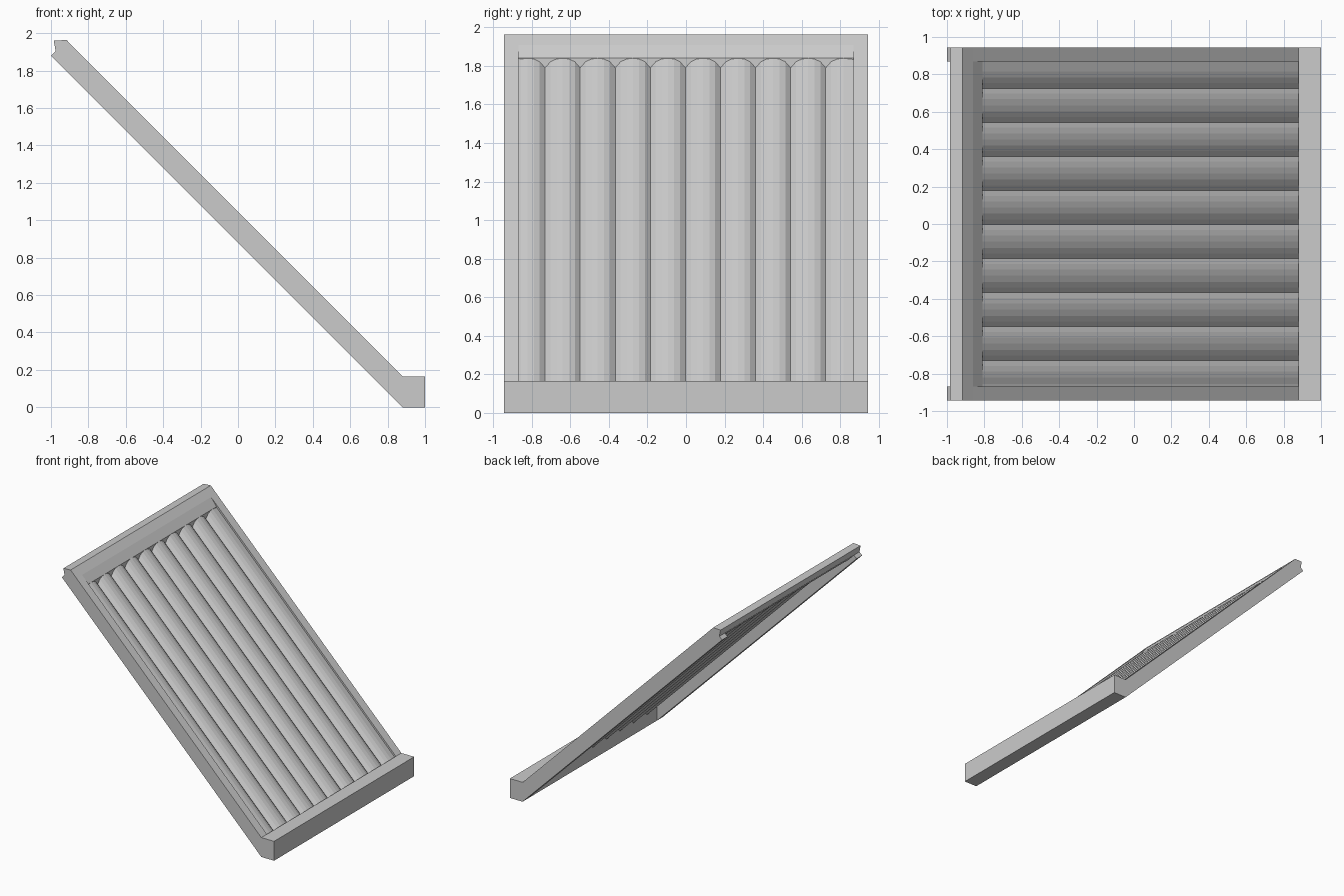
import bpy, bmesh

if "Cube" in bpy.data.objects:
    bpy.data.objects.remove(bpy.data.objects["Cube"])

W = 0.943      # half width of the panel
INNER = 0.868  # inner face of the side rails


def prism(name, profile, y0, y1):
    """Extrude an (x, z) profile along y."""
    bm = bmesh.new()
    face = bm.faces.new([bm.verts.new((x, y0, z)) for x, z in profile])
    ext = bmesh.ops.extrude_face_region(bm, geom=[face])
    verts = [v for v in ext["geom"] if isinstance(v, bmesh.types.BMVert)]
    bmesh.ops.translate(bm, verts=verts, vec=(0, y1 - y0, 0))
    bmesh.ops.recalc_face_normals(bm, faces=bm.faces)
    return finish(name, bm)


def finish(name, bm):
    mesh = bpy.data.meshes.new(name)
    bm.to_mesh(mesh)
    bm.free()
    ob = bpy.data.objects.new(name, mesh)
    bpy.context.collection.objects.link(ob)
    return ob


# Sloping side rails, square-cut at the top
rail = [(-1, 1.88), (-0.917, 1.963), (0.88, 0.165), (0.88, 0)]
prism("rail_front", rail, -W, -INNER)
prism("rail_back", rail, INNER, W)

# Beam at the eave
prism("eave_beam", [(0.88, 0), (1, 0), (1, 0.165), (0.88, 0.165)], -W, W)

# Beam at the ridge; its lower lip sits between the rails
prism("ridge_beam", [(-0.975, 1.905), (-0.985, 1.96), (-0.917, 1.964),
                     (-0.862, 1.908), (-0.92, 1.85)], -W, W)
prism("ridge_lip", [(-0.92, 1.85), (-0.862, 1.908), (-0.81, 1.84),
                    (-0.81, 1.78)], -INNER, INNER)

# Ribbed roof sheet: arched ribs with V valleys; level = x + z along the slope
PITCH, FIRST = 0.182, -0.731
rib = [(0, 0.98), (0.028, 1.012), (0.058, 1.026), (0.091, 1.03),
       (0.124, 1.026), (0.154, 1.012)]
section = [(FIRST + k * PITCH + dy, level)
           for k in range(-1, 9) for dy, level in rib]
section = ([(-INNER, 1.028)] + [p for p in section if -INNER < p[0] < INNER]
           + [(INNER, 1.024)])
bm = bmesh.new()
rows = [[bm.verts.new((x, y, level - x)) for x in (-0.812, 0.882)]
        for y, level in section]
for a, b in zip(rows, rows[1:]):
    bm.faces.new((a[0], a[1], b[1], b[0]))
finish("ribbed_sheet", bm)
